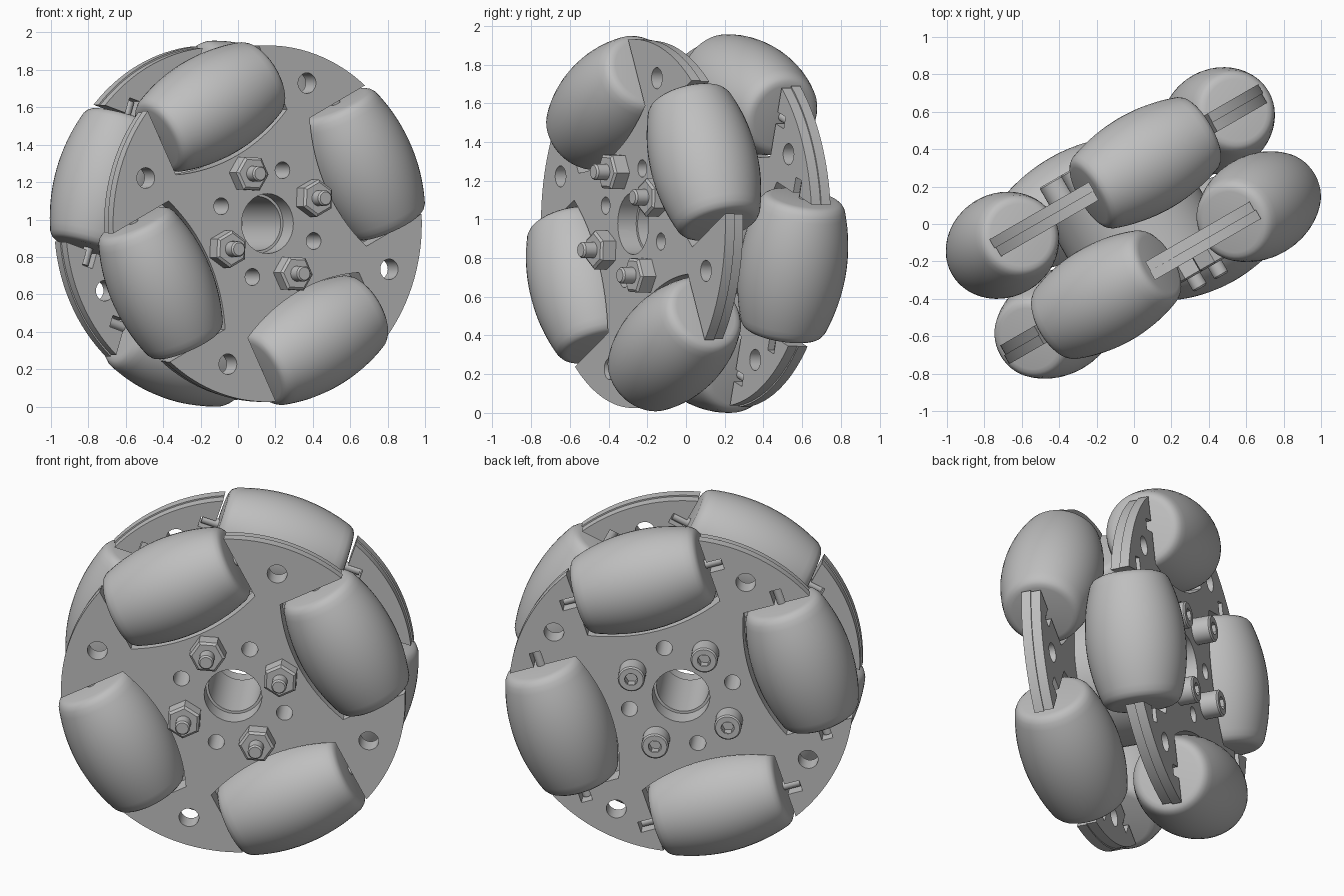
import bpy, bmesh
from math import sin, cos, asin, sqrt, pi, radians
from mathutils import Matrix

cube = bpy.data.objects.get("Cube")
if cube:
    bpy.data.objects.remove(cube)

# Main dimensions
WHEEL_R = 0.978      # outer envelope of the rollers
ROLLER_C = 0.70      # distance of roller axes from the wheel axis
ROLLER_H = 0.365     # half length of a roller
NOTCH_H = 0.385      # half width of a plate notch
PIN_H = 0.46         # half length of a roller pin
PLATE_IN, PLATE_MID, PLATE_OUT = 0.205, 0.26, 0.315
BOLT_R = 0.30
FIRST = radians(27)  # angle of the first front roller
QUARTER = pi / 2

# The wheel axis is local z; the wheel stands upright, turned 30 degrees
WHEEL = (Matrix.Translation((0, 0, WHEEL_R)) @ Matrix.Rotation(radians(30), 4, 'Z')
         @ Matrix.Rotation(pi / 2, 4, 'X'))

grey = bpy.data.materials.new("satin_grey")
grey.use_nodes = True
grey.diffuse_color = (0.52, 0.52, 0.52, 1)
grey.node_tree.nodes["Principled BSDF"].inputs["Base Color"].default_value = (0.52, 0.52, 0.52, 1)


def finish(name, bm, place=Matrix()):
    bmesh.ops.remove_doubles(bm, verts=bm.verts, dist=1e-5)
    bmesh.ops.recalc_face_normals(bm, faces=bm.faces)
    mesh = bpy.data.meshes.new(name)
    bm.to_mesh(mesh)
    bm.free()
    mesh.materials.append(grey)
    obj = bpy.data.objects.new(name, mesh)
    obj.matrix_world = WHEEL @ place
    bpy.context.collection.objects.link(obj)
    smooth(mesh)
    return obj


def smooth(mesh):
    mesh.shade_smooth()
    mesh.set_sharp_from_angle(angle=radians(30))


def lathe(name, profile, place=Matrix(), steps=48):
    """Spin (radius, height) points about local z."""
    bm = bmesh.new()
    verts = [bm.verts.new((r, 0, h)) for r, h in profile]
    edges = [bm.edges.new(pair) for pair in zip(verts, verts[1:])]
    bmesh.ops.spin(bm, geom=verts + edges, cent=(0, 0, 0), axis=(0, 0, 1),
                   angle=2 * pi, steps=steps, use_merge=True)
    return finish(name, bm, place)


def prism(name, outline, low, high):
    bm = bmesh.new()
    face = bm.faces.new([bm.verts.new((x, y, low)) for x, y in outline])
    result = bmesh.ops.extrude_face_region(bm, geom=[face])
    new = [v for v in result["geom"] if isinstance(v, bmesh.types.BMVert)]
    bmesh.ops.translate(bm, verts=new, vec=(0, 0, high - low))
    return finish(name, bm)


def ring_of_angles(start):
    return [start + k * QUARTER for k in range(4)]


def cut_holes(obj, holes):
    """Drill (radius, distance, angle) holes straight through along the axis."""
    bm = bmesh.new()
    for radius, dist, angle in holes:
        bmesh.ops.create_cone(bm, cap_ends=True, segments=32, radius1=radius, radius2=radius,
                              depth=2, matrix=Matrix.Translation((dist * cos(angle), dist * sin(angle), 0)))
    cutter = finish("hole_cutter", bm)
    cutter.hide_render = True
    mod = obj.modifiers.new("holes", 'BOOLEAN')
    mod.operation, mod.solver, mod.object = 'DIFFERENCE', 'EXACT', cutter
    bpy.context.view_layer.update()
    obj_eval = obj.evaluated_get(bpy.context.evaluated_depsgraph_get())
    mesh = bpy.data.meshes.new_from_object(obj_eval)
    obj.modifiers.clear()
    obj.data = mesh
    smooth(mesh)
    bpy.data.objects.remove(cutter)


def barrel(t):
    return sqrt(WHEEL_R ** 2 - t * t) - ROLLER_C


def plate_outline(radius, start, slots):
    """Disc with four barrel-shaped notches, optionally with pin slots."""
    side = [(sqrt(radius ** 2 - NOTCH_H ** 2), NOTCH_H)]
    if slots:
        top, low, end = ROLLER_C + 0.032, ROLLER_C - 0.032, PIN_H + 0.01
        side += [(top, NOTCH_H), (top, end), (low, end), (low, NOTCH_H)]
    ts = [NOTCH_H * (i / 8 - 1) for i in range(17)]
    curve = [(ROLLER_C - barrel(t) - 0.012, t) for t in ts]
    edge = asin(NOTCH_H / radius)
    arc = [edge + (QUARTER - 2 * edge) * i / 16 for i in range(1, 16)]
    quarter = [(r, -t) for r, t in side] + curve + side[::-1]
    quarter += [(radius * cos(a), radius * sin(a)) for a in arc]
    return [(r * cos(a) - t * sin(a), r * sin(a) + t * cos(a))
            for a in ring_of_angles(start) for r, t in quarter]


# Central hub between the plates
bolt_angles = ring_of_angles(FIRST)
free_angles = ring_of_angles(FIRST + QUARTER / 2)
hub = lathe("hub", [(0.145, -PLATE_IN), (0.40, -PLATE_IN), (0.40, PLATE_IN),
                    (0.145, PLATE_IN), (0.145, -PLATE_IN)], steps=64)
cut_holes(hub, [(0.045, BOLT_R, a) for a in free_angles])

# Rounded barrel profile shared by all rollers
ts = [(ROLLER_H - 0.035) * (i / 10 - 1) for i in range(21)]
end = barrel(ROLLER_H)
fillet = [(end - 0.04, ROLLER_H), (end - 0.018, ROLLER_H - 0.004), (end - 0.002, ROLLER_H - 0.014)]
roller_profile = ([(0, -ROLLER_H)] + [(r, -h) for r, h in fillet]
                  + [(barrel(t), t) for t in ts] + fillet[::-1] + [(0, ROLLER_H)])

# Front and back wheel halves, turned an eighth against each other
for label, sign, start in (("front", 1, FIRST), ("back", -1, FIRST + QUARTER / 2)):
    for layer, low, high, radius, slots in (
            ("inner", PLATE_IN, PLATE_MID, 0.945, True),
            ("outer", PLATE_MID, PLATE_OUT, 0.953, sign < 0)):
        plate = prism(f"{label}_{layer}_plate", plate_outline(radius, start, slots),
                      *sorted((sign * low, sign * high)))
        holes = [(0.16, 0, 0)]
        holes += [(0.045, BOLT_R, a) for a in free_angles]
        holes += [(0.055, 0.79, a + QUARTER / 2) for a in ring_of_angles(start)]
        cut_holes(plate, holes)

    for i, angle in enumerate(ring_of_angles(start)):
        place = (Matrix.Rotation(angle, 4, 'Z') @ Matrix.Translation((ROLLER_C, 0, sign * 0.253))
                 @ Matrix.Rotation(-pi / 2, 4, 'X'))
        lathe(f"{label}_roller_{i + 1}", roller_profile, place)
        lathe(f"{label}_roller_pin_{i + 1}",
              [(0, -PIN_H), (0.026, -PIN_H), (0.026, PIN_H), (0, PIN_H)], place, 20)

# Bolts with socket heads at the back and hex nuts at the front
TIP, HEAD = 0.475, 0.42
for i, angle in enumerate(bolt_angles):
    place = Matrix.Translation((BOLT_R * cos(angle), BOLT_R * sin(angle), 0))
    lathe(f"bolt_shaft_{i + 1}", [(0, -PLATE_OUT), (0.042, -PLATE_OUT), (0.042, TIP - 0.01),
                                  (0.034, TIP), (0, TIP)], place, 24)
    lathe(f"nut_{i + 1}", [(0.04, PLATE_OUT), (0.10, PLATE_OUT), (0.10, PLATE_OUT + 0.075),
                           (0.085, PLATE_OUT + 0.085), (0.04, PLATE_OUT + 0.085)],
          place @ Matrix.Rotation(angle, 4, 'Z'), 6)
    lathe(f"bolt_head_{i + 1}", [(0, -PLATE_OUT), (0.075, -PLATE_OUT), (0.075, 0.008 - HEAD),
                                 (0.067, -HEAD), (0.036, -HEAD)], place, 32)
    lathe(f"bolt_socket_{i + 1}", [(0.038, -HEAD), (0.038, 0.05 - HEAD), (0, 0.05 - HEAD)], place, 6)
